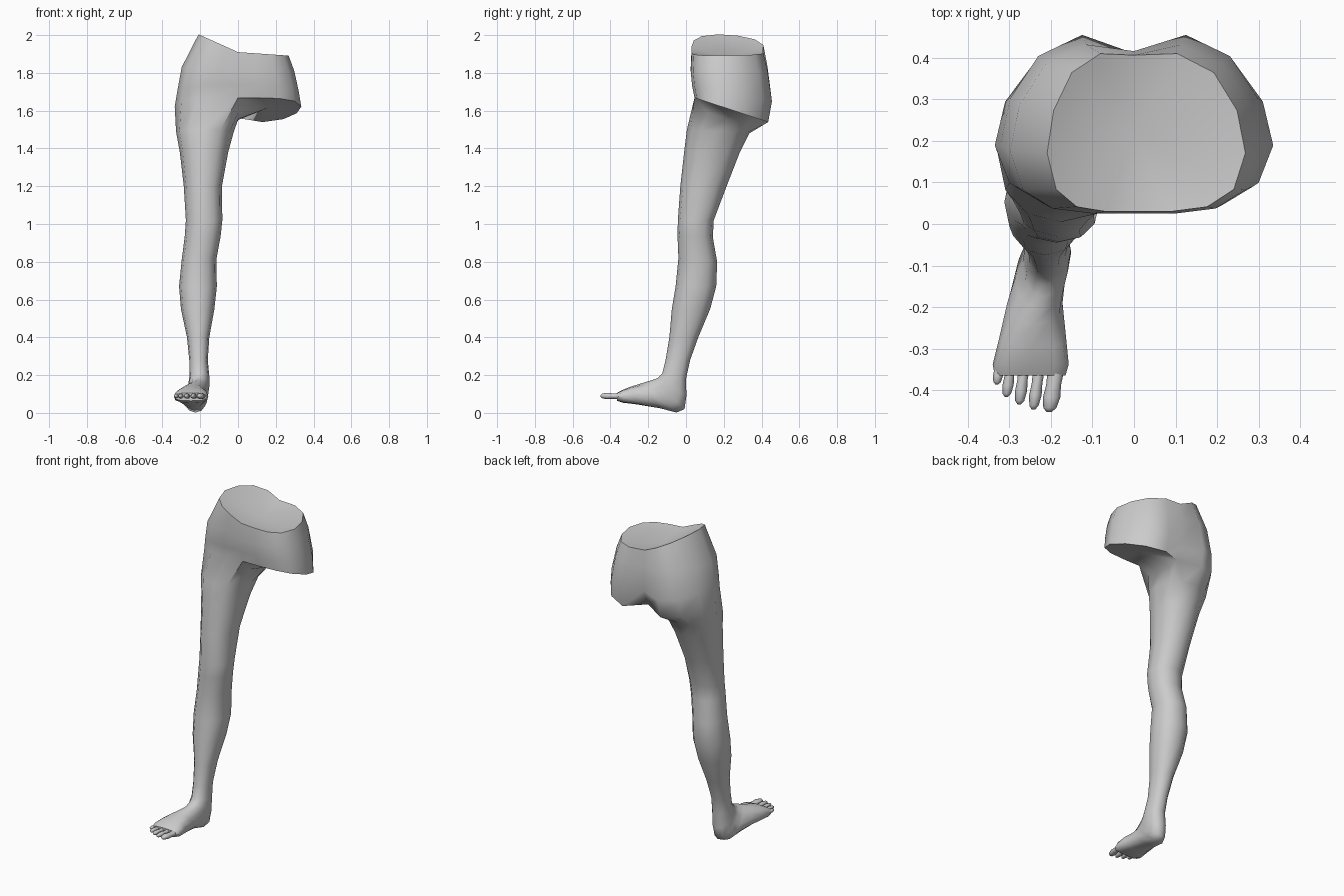
import bpy, bmesh
from math import sin, cos, radians, pi

if "Cube" in bpy.data.objects:
    bpy.data.objects.remove(bpy.data.objects["Cube"])


def finish(bm, name, angle):
    bmesh.ops.recalc_face_normals(bm, faces=bm.faces)
    me = bpy.data.meshes.new(name)
    bm.to_mesh(me)
    bm.free()
    ob = bpy.data.objects.new(name, me)
    bpy.context.collection.objects.link(ob)
    bpy.ops.object.select_all(action='DESELECT')
    ob.select_set(True)
    bpy.context.view_layer.objects.active = ob
    bpy.ops.object.shade_smooth_by_angle(angle=radians(angle))
    return ob


def bridge(bm, a, b):
    n = len(a)
    for i in range(n):
        j = (i + 1) % n
        bm.faces.new((a[i], a[j], b[j], b[i]))


def fan(bm, ring, centre):
    c = bm.verts.new(centre)
    for i in range(len(ring)):
        bm.faces.new((ring[i], ring[(i + 1) % len(ring)], c))


# Pelvis outline, front middle round to back middle (one side)
HALF = [(0, 0), (.11, .0), (.22, .03), (.3, .14), (.335, .37),
        (.31, .64), (.24, .88), (.13, 1.0), (0, .99)]


def rim_z(x, y):
    return 1.91 + (-.45 * x if x < 0 else -.07 * x)


def cut_z(x, y):
    return 1.67 - .33 * (y - .04)


# Pelvis levels: width scale, front y, back y, cleft depth, height rule
LEVELS = [
    (.80, .03, .41, .0, rim_z),
    (.89, .025, .432, .012, lambda x, y: 1.81 + (.02 if x < 0 else 0)),
    (.96, .032, .455, .04, lambda x, y: 1.74 - .2 * y),
    (1.0, .045, .435, .06, cut_z),
]

bm = bmesh.new()
rings = []
for sx, yf, yb, cleft, zf in LEVELS:
    def point(p, side, last):
        x = p[0] * sx * side
        if zf is rim_z and side < 0:
            x *= .78
        y = yf + (yb - yf) * p[1] - (cleft if last else 0)
        return bm.verts.new((x, y, zf(x, y)))
    left = [point(p, -1, i == 8) for i, p in enumerate(HALF)]
    right = [point(p, 1, False) for p in HALF[1:-1]]
    rings.append(left + right[::-1])
for a, b in zip(rings, rings[1:]):
    bridge(bm, a, b)
fan(bm, rings[0], (0, .22, 1.88))

# Crotch strip divides the pelvis into the leg opening and the closed stump
crotch = [bm.verts.new(p) for p in
          ((0, .31, 1.55), (0, .22, 1.555), (0, .12, 1.59))]
low = rings[-1]
stump_loop = [low[0]] + low[:8:-1] + [low[8]] + crotch
fan(bm, stump_loop, (.16, .24, 1.615))

# Leg and foot rings: front y, front z, back y, back z, outer x, inner x
LEG = [
    (.005, 1.50, .335, 1.48, -.328, -.022),
    (-.01, 1.38, .285, 1.38, -.308, -.052),
    (-.03, 1.20, .215, 1.20, -.287, -.085),
    (-.043, 1.02, .147, 1.02, -.276, -.083),
    (-.045, .94, .142, .93, -.282, -.092),
    (-.04, .82, .165, .80, -.298, -.115),
    (-.055, .67, .160, .67, -.312, -.112),
    (-.075, .55, .128, .55, -.302, -.125),
    (-.088, .40, .065, .40, -.270, -.152),
    (-.108, .28, .022, .28, -.258, -.160),
    (-.125, .21, .000, .18, -.257, -.152),
    (-.148, .185, .002, .09, -.265, -.152),
    (-.175, .175, -.008, .02, -.268, -.158),
    (-.205, .166, -.05, .002, -.285, -.165),
    (-.24, .155, -.14, .025, -.305, -.172),
    (-.295, .138, -.26, .045, -.325, -.163),
    (-.34, .120, -.335, .054, -.340, -.157),
    (-.365, .106, -.365, .064, -.335, -.165),
]
prev = low[:9] + crotch
for k, (y0, z0, y1, z1, xa, xb) in enumerate(LEG):
    ring = []
    # forefoot sections are boxier than the leg
    power = .7 if k >= len(LEG) - 3 else .9
    for i in range(12):
        a = radians(-60 - 30 * i)
        c, s = cos(a), sin(a)
        c = abs(c) ** power * (1 if c > 0 else -1)
        s = abs(s) ** power * (1 if s > 0 else -1)
        t = (s + 1) / 2
        ring.append(bm.verts.new(((xa + xb) / 2 + c * (xb - xa) / 2,
                                  y0 + (y1 - y0) * t, z0 + (z1 - z0) * t)))
    bridge(bm, prev, ring)
    prev = ring
bm.faces.new(prev)
finish(bm, "leg_and_pelvis", 50)

# Toes: base x, tip x, tip y, radius
TOES = [(-.185, -.204, -.452, .021), (-.226, -.242, -.446, .015),
        (-.262, -.276, -.434, .0145), (-.294, -.307, -.416, .0135),
        (-.322, -.330, -.386, .012)]
for n, (bx, tx, ty, r) in enumerate(TOES):
    bm = bmesh.new()
    by = -.335 + .004 * n
    prev = None
    for t, s in ((0, 1.0), (.45, .85), (.7, 1.0), (.92, .75), (1, .3)):
        z = .088 + .002 * t
        ring = [bm.verts.new((bx + (tx - bx) * t + r * s * cos(i * pi / 4),
                              by + (ty - by) * t,
                              z + min(r, .017) * s * sin(i * pi / 4)))
                for i in range(8)]
        if prev:
            bridge(bm, prev, ring)
        prev = ring
    bm.faces.new(prev)
    finish(bm, "toe_%d" % (n + 1), 60)
